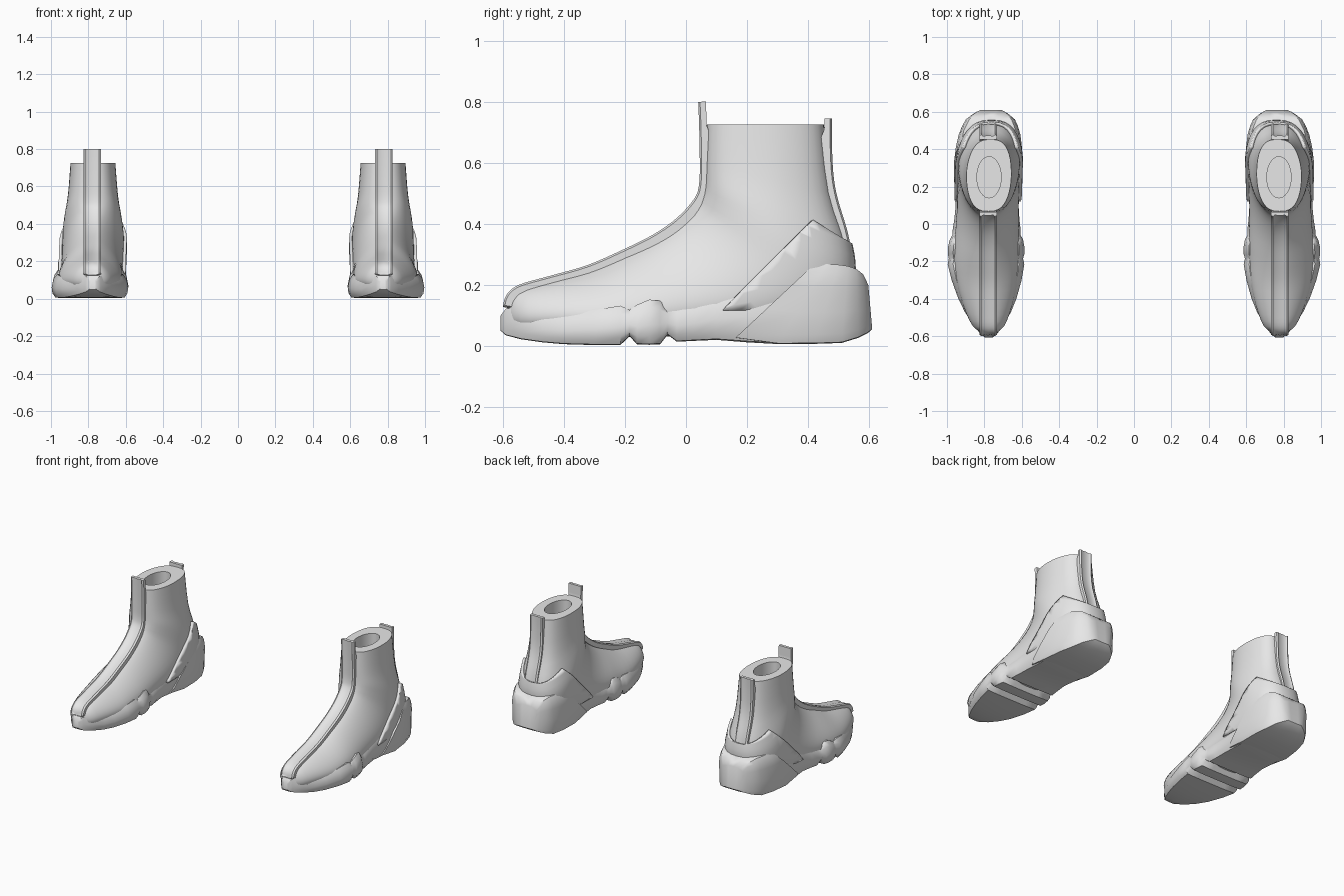
import bpy, bmesh, math
from mathutils import Vector

old = bpy.data.objects.get("Cube")
if old:
    bpy.data.objects.remove(old, do_unlink=True)

grey = bpy.data.materials.new("light_grey")
grey.use_nodes = True
grey.diffuse_color = (0.8, 0.8, 0.8, 1)
grey.node_tree.nodes["Principled BSDF"].inputs["Base Color"].default_value = (0.8, 0.8, 0.8, 1)


def lerp(table, y):
    """Linear lookup in a list of (y, value)."""
    if y <= table[0][0]:
        return table[0][1]
    for (a, va), (b, vb) in zip(table, table[1:]):
        if y <= b:
            return va + (vb - va) * (y - a) / (b - a)
    return table[-1][1]


def smooth_rows(rows, steps):
    """Spline through rows of numbers."""
    out = []
    for i in range(len(rows) - 1):
        p0, p1 = rows[max(i - 1, 0)], rows[i]
        p2, p3 = rows[i + 1], rows[min(i + 2, len(rows) - 1)]
        for s in range(steps):
            t = s / steps
            out.append([0.5 * (2 * b + (c - a) * t + (2 * a - 5 * b + 4 * c - d) * t * t
                               + (3 * b - a - 3 * c + d) * t ** 3)
                        for a, b, c, d in zip(p0, p1, p2, p3)])
    return out + [list(rows[-1])]


def loft(rings):
    """Skin closed rings of equal length and cap both ends."""
    bm = bmesh.new()
    loops = [[bm.verts.new(p) for p in r] for r in rings]
    n = len(loops[0])
    for a, b in zip(loops, loops[1:]):
        for i in range(n):
            j = (i + 1) % n
            bm.faces.new((a[i], a[j], b[j], b[i]))
    bm.faces.new(loops[0])
    bm.faces.new(loops[-1])
    bmesh.ops.recalc_face_normals(bm, faces=bm.faces)
    return bm


def finish(name, bm, angle=40, solid=0):
    """Make a smooth object and mirror it to the other boot."""
    me = bpy.data.meshes.new(name)
    bm.to_mesh(me)
    bm.free()
    me.materials.append(grey)
    ob = bpy.data.objects.new(name, me)
    bpy.context.collection.objects.link(ob)
    bpy.ops.object.select_all(action="DESELECT")
    ob.select_set(True)
    bpy.context.view_layer.objects.active = ob
    bpy.ops.object.shade_smooth_by_angle(angle=math.radians(angle))
    if solid:
        m = ob.modifiers.new("thickness", "SOLIDIFY")
        m.thickness = solid
        m.offset = 1
    m = ob.modifiers.new("pair", "MIRROR")
    m.use_mirror_merge = False
    return ob


# Plan outline shared by the sole parts: centre line and half width along y
CENTRE = [(-0.6, 0.776), (-0.2, 0.792), (0, 0.787), (0.3, 0.782), (0.61, 0.765)]
HALF = [(-0.607, 0.02), (-0.58, 0.055), (-0.5, 0.11), (-0.4, 0.155), (-0.3, 0.187), (-0.2, 0.208),
        (-0.1, 0.2), (0, 0.176), (0.1, 0.168), (0.2, 0.175), (0.3, 0.18), (0.4, 0.175),
        (0.5, 0.158), (0.56, 0.128), (0.595, 0.085), (0.612, 0.05)]


def sole_ring(yb, yt, zb, zt, scale, profile):
    ring = []
    for side in (1, -1):
        for fx, fz in (profile if side == 1 else profile[::-1]):
            y = yb + (yt - yb) * fz
            ring.append((lerp(CENTRE, y) + side * fx * scale * lerp(HALF, y), y, zb + (zt - zb) * fz))
    return ring


# Upper: rings that fan from the toe to the collar
# front y, front z, back y, back z, half width, skew, roundness
UPPER = [(-0.585, 0.14, -0.585, 0.08, 0.03, 1.2, 0.7), (-0.55, 0.185, -0.54, 0.05, 0.085, 1.3, 0.7),
         (-0.45, 0.215, -0.43, 0.04, 0.13, 1.4, 0.75), (-0.32, 0.25, -0.28, 0.03, 0.165, 1.5, 0.8),
         (-0.2, 0.3, -0.1, 0.03, 0.174, 1.5, 0.8), (-0.1, 0.35, 0.1, 0.04, 0.166, 1.45, 0.8),
         (-0.02, 0.405, 0.3, 0.05, 0.165, 1.35, 0.8), (0.03, 0.455, 0.47, 0.1, 0.165, 1.2, 0.8),
         (0.05, 0.49, 0.535, 0.22, 0.163, 1.1, 0.75), (0.06, 0.53, 0.53, 0.33, 0.153, 1.0, 0.75),
         (0.063, 0.6, 0.477, 0.5, 0.134, 1.0, 0.7), (0.068, 0.725, 0.452, 0.725, 0.12, 1.0, 0.7)]
N = 20


def upper_rings():
    rings = []
    for fy, fz, by, bz, w, k, e in smooth_rows(UPPER, 3):
        ring = []
        for i in range(2 * N):
            side, u = (1, i / N) if i <= N else (-1, 2 - i / N)
            t = (1 - math.cos(math.pi * u)) / 2
            h = w * max(0.0, math.sin(math.pi * u ** k)) ** e
            y = fy + (by - fy) * t
            cx = lerp(CENTRE, y) - 0.007 * max(0, min(1, (fz - 0.2) / 0.3))
            ring.append((cx + side * h, y, fz + (bz - fz) * t))
        rings.append(ring)
    return rings


rings = upper_rings()
# Flat collar with an oval opening and an inner floor
for z in (0.725, 0.45):
    rings.append([(0.775 + 0.065 * math.sin(math.pi * i / N), 0.25 - 0.11 * math.cos(math.pi * i / N), z)
                  for i in range(2 * N)])
finish("boot_upper", loft(rings))

# Heel counter: peaked patch cut from the upper and thickened
bm = loft(upper_rings())
for co, no in (((0, 0.41, 0.41), (0, -1, 1)), ((0, 0.41, 0.41), (0, 0.55, 0.83)),
               ((0, 0.3, 0.12), (0, 0, -1))):
    bmesh.ops.bisect_plane(bm, geom=bm.verts[:] + bm.edges[:] + bm.faces[:], plane_co=co,
                           plane_no=Vector(no).normalized(), clear_outer=True)
finish("heel_counter", bm, solid=0.016)

# Midsole with two grooves across the tread: y, bottom z, top z, width scale
MID = [(-0.607, 0.05, 0.1, 1), (-0.59, 0.035, 0.122, 1), (-0.54, 0.022, 0.122, 1), (-0.47, 0.012, 0.105, 1),
       (-0.4, 0.006, 0.105, 1), (-0.3, 0.003, 0.118, 1), (-0.215, 0.003, 0.132, 1),
       (-0.185, 0.032, 0.118, 0.96), (-0.16, 0.005, 0.135, 1), (-0.12, 0.004, 0.152, 1.01),
       (-0.085, 0.005, 0.148, 1), (-0.06, 0.037, 0.122, 0.96), (-0.03, 0.014, 0.13, 0.99),
       (0.03, 0.017, 0.145, 1), (0.1, 0.02, 0.172, 1), (0.2, 0.012, 0.2, 0.98), (0.29, 0.007, 0.212, 0.96),
       (0.4, 0.012, 0.2, 0.9)]
MID_PROFILE = [(0, 0), (0.5, 0), (0.9, 0.02), (0.98, 0.2), (1, 0.45), (0.95, 0.8), (0.86, 1), (0.4, 1), (0, 1)]
finish("midsole", loft([sole_ring(y, y, zb, zt, s, MID_PROFILE) for y, zb, zt, s in MID]))

# Heel cup with a slanted front edge: bottom y, top y, bottom z, top z
CUP = [(0.16, 0.42, 0.025, 0.268), (0.3, 0.46, 0.006, 0.268), (0.42, 0.5, 0.007, 0.266),
       (0.51, 0.53, 0.01, 0.262), (0.565, 0.558, 0.027, 0.252), (0.595, 0.58, 0.042, 0.235),
       (0.61, 0.597, 0.055, 0.2)]
CUP_PROFILE = [(0, 0), (0.5, 0), (0.95, 0.01), (1.01, 0.12), (1.01, 0.4), (1.02, 0.7), (0.97, 0.9),
               (0.88, 1), (0.4, 1), (0, 1)]
finish("heel_cup", loft([sole_ring(yb, yt, zb, zt, 1, CUP_PROFILE) for yb, yt, zb, zt in CUP]))

# Channelled straps along the instep and up the heel
STRAP = [(-0.046, -0.02), (-0.047, 0.009), (-0.037, 0.015), (-0.027, 0.007), (0, 0.011),
         (0.027, 0.007), (0.037, 0.015), (0.047, 0.009), (0.046, -0.02)]


def strap(name, path, side):
    pts = [Vector((0, p[0], p[1])) for p in smooth_rows(path, 4)]
    rings = []
    for i, p in enumerate(pts):
        d = (pts[min(i + 1, len(pts) - 1)] - pts[max(i - 1, 0)]).normalized()
        out = Vector((0, -d.z, d.y)) * side
        taper = 0.7 if i == 0 else 1
        rings.append([Vector((0.78 + x * taper, 0, 0)) + p + out * h * (1 if h > 0 or p.z < 0.7 else 0.5)
                      for x, h in STRAP])
    finish(name, loft(rings), angle=50)


strap("front_strap", [(-0.585, 0.125), (-0.575, 0.16), (-0.54, 0.187), (-0.45, 0.213), (-0.32, 0.25),
                      (-0.2, 0.302), (-0.1, 0.352), (-0.02, 0.408), (0.04, 0.475), (0.058, 0.53),
                      (0.06, 0.62), (0.058, 0.72), (0.055, 0.8)], 1)
strap("back_strap", [(0.53, 0.3), (0.512, 0.38), (0.482, 0.48), (0.468, 0.56), (0.463, 0.66),
                     (0.463, 0.745)], -1)
